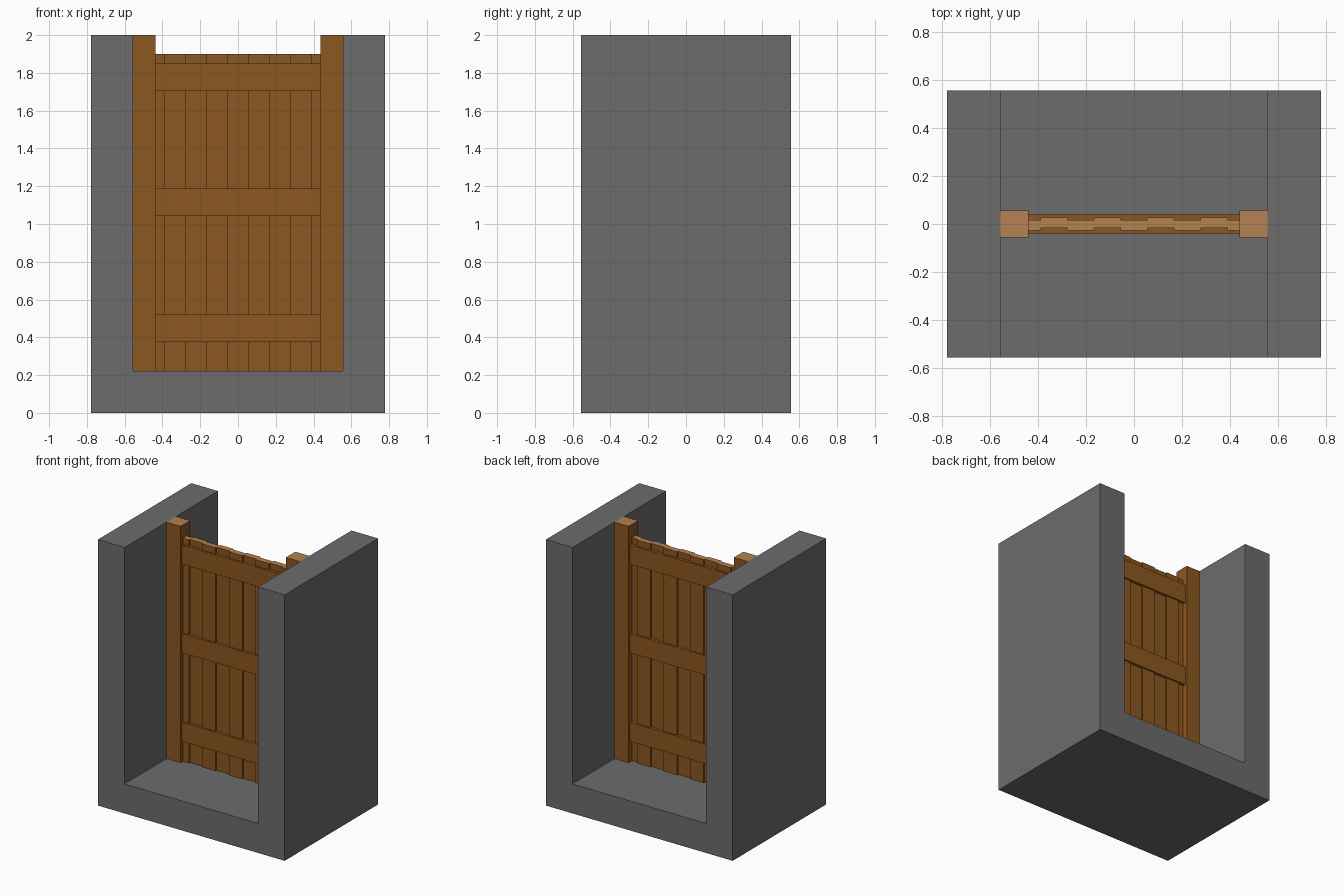
import bpy
import bmesh

cube = bpy.data.objects.get("Cube")
if cube:
    bpy.data.objects.remove(cube, do_unlink=True)


def material(name, rgb):
    m = bpy.data.materials.new(name)
    m.use_nodes = True
    m.diffuse_color = (*rgb, 1)
    m.node_tree.nodes["Principled BSDF"].inputs["Base Color"].default_value = (*rgb, 1)
    return m


STONE = material("stone grey", (0.15, 0.15, 0.15))
WOOD = material("brown wood", (0.26, 0.095, 0.015))
END_GRAIN = material("pale end grain", (0.46, 0.225, 0.08))


def finish(name, bm, mats):
    bmesh.ops.recalc_face_normals(bm, faces=bm.faces)
    mesh = bpy.data.meshes.new(name)
    bm.to_mesh(mesh)
    bm.free()
    for m in mats:
        mesh.materials.append(m)
    obj = bpy.data.objects.new(name, mesh)
    bpy.context.collection.objects.link(obj)
    return obj


def box(name, x, y, z, end_grain=False):
    """Wooden box from (min, max) ranges; end grain colours its top and bottom."""
    bm = bmesh.new()
    bmesh.ops.create_cube(bm, size=1)
    for v in bm.verts:
        v.co = [r[0] if c < 0 else r[1] for c, r in zip(v.co, (x, y, z))]
    bm.normal_update()
    for f in bm.faces:
        f.material_index = int(end_grain and abs(f.normal.z) > 0.9)
    return finish(name, bm, [WOOD, END_GRAIN] if end_grain else [WOOD])


# Stone surround: U-shaped profile extruded along y
OUTER, INNER, DEPTH, FLOOR, TOP = 0.777, 0.555, 0.555, 0.222, 2.0
half = [(OUTER, 0), (OUTER, TOP), (INNER, TOP), (INNER, FLOOR)]
profile = half + [(-x, z) for x, z in reversed(half)]
bm = bmesh.new()
face = bm.faces.new([bm.verts.new((x, -DEPTH, z)) for x, z in profile])
ext = bmesh.ops.extrude_face_region(bm, geom=[face])
moved = [g for g in ext["geom"] if isinstance(g, bmesh.types.BMVert)]
bmesh.ops.translate(bm, vec=(0, 2 * DEPTH, 0), verts=moved)
finish("stone_surround", bm, [STONE])

# Gate posts
POST = 0.438
for side, s in (("left", 1), ("right", -1)):
    box(side + "_post", sorted((s * POST, s * INNER)), (-0.056, 0.056),
        (FLOOR, TOP), True)

# Upright planks, alternately set forward and back, half planks at the ends
PITCH = INNER / 5
for i in range(-4, 5):
    x0 = max((i - 0.5) * PITCH, -POST)
    x1 = min((i + 0.5) * PITCH, POST)
    shift = 0.0055 if i % 2 else -0.0055
    box(f"plank_{i + 5}", (x0, x1), (shift - 0.022, shift + 0.022),
        (FLOOR, 1.9), True)

# Cross rails standing proud of both sides of the planks
for name, z in (("lower", 0.375), ("middle", 1.042), ("upper", 1.708)):
    box(name + "_rail", (-POST, POST), (-0.039, 0.039), (z, z + 0.145))
